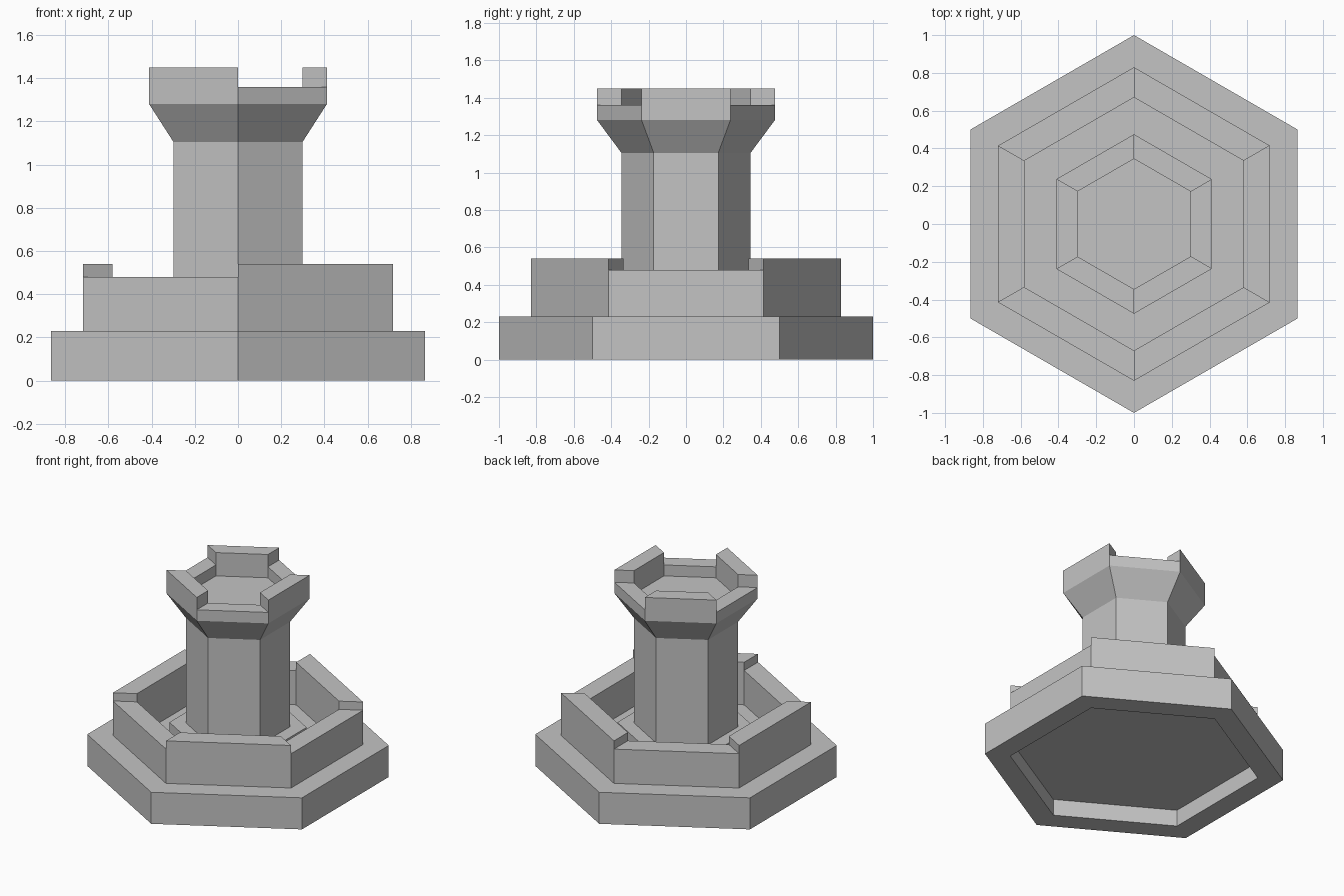
import bpy
import bmesh
from math import cos, sin, radians

cube = bpy.data.objects.get("Cube")
if cube:
    bpy.data.objects.remove(cube, do_unlink=True)

stone = bpy.data.materials.new("grey stone")
stone.use_nodes = True
GREY = (0.55, 0.55, 0.55, 1)
stone.diffuse_color = GREY
stone.node_tree.nodes["Principled BSDF"].inputs["Base Color"].default_value = GREY


def finish(name, bm):
    bmesh.ops.remove_doubles(bm, verts=bm.verts, dist=1e-5)
    bmesh.ops.recalc_face_normals(bm, faces=bm.faces)
    mesh = bpy.data.meshes.new(name)
    bm.to_mesh(mesh)
    bm.free()
    mesh.materials.append(stone)
    obj = bpy.data.objects.new(name, mesh)
    bpy.context.collection.objects.link(obj)
    return obj


def corner(radius, z, k):
    """Corner k of the hexagon; side k lies between corners k and k + 1."""
    a = radians(60 * k - 30)
    return (radius * cos(a), radius * sin(a), z)


def hex_lathe(name, profile):
    """Sweep a radius/height profile round six sides; end rings are capped."""
    bm = bmesh.new()
    rings = [[bm.verts.new(corner(r, z, k)) for k in range(6)] for r, z in profile]
    for low, high in zip(rings, rings[1:]):
        for k in range(6):
            n = (k + 1) % 6
            bm.faces.new((low[k], low[n], high[n], high[k]))
    bm.faces.new(rings[0])
    bm.faces.new(rings[-1])
    return finish(name, bm)


def mitred_wall(name, side, outer, inner, bottom, top):
    """One straight wall on a hexagon side, with mitred ends."""
    bm = bmesh.new()
    plan = [(outer, side), (outer, side + 1), (inner, side + 1), (inner, side)]
    low = [bm.verts.new(corner(r, bottom, k)) for r, k in plan]
    high = [bm.verts.new(corner(r, top, k)) for r, k in plan]
    bm.faces.new(low)
    bm.faces.new(high)
    for i in range(4):
        j = (i + 1) % 4
        bm.faces.new((low[i], low[j], high[j], high[i]))
    return finish(name, bm)


# Base slab, recessed underneath
hex_lathe("base", [(0.83, 0.12), (0.83, 0), (1, 0), (1, 0.23)])

# Low plinth in the courtyard and the flared tower
hex_lathe("plinth", [(0.455, 0.23), (0.455, 0.34)])
hex_lathe("tower", [(0.345, 0.34), (0.345, 1.105), (0.475, 1.28)])

# Courtyard walls and battlements, alternating in height the opposite way
for side in range(6):
    even = side % 2 == 0
    mitred_wall(f"courtyard_wall_{side + 1}", side, 0.83, 0.67, 0.23,
                0.48 if even else 0.54)
    mitred_wall(f"battlement_{side + 1}", side, 0.475, 0.345, 1.28,
                1.45 if even else 1.36)
